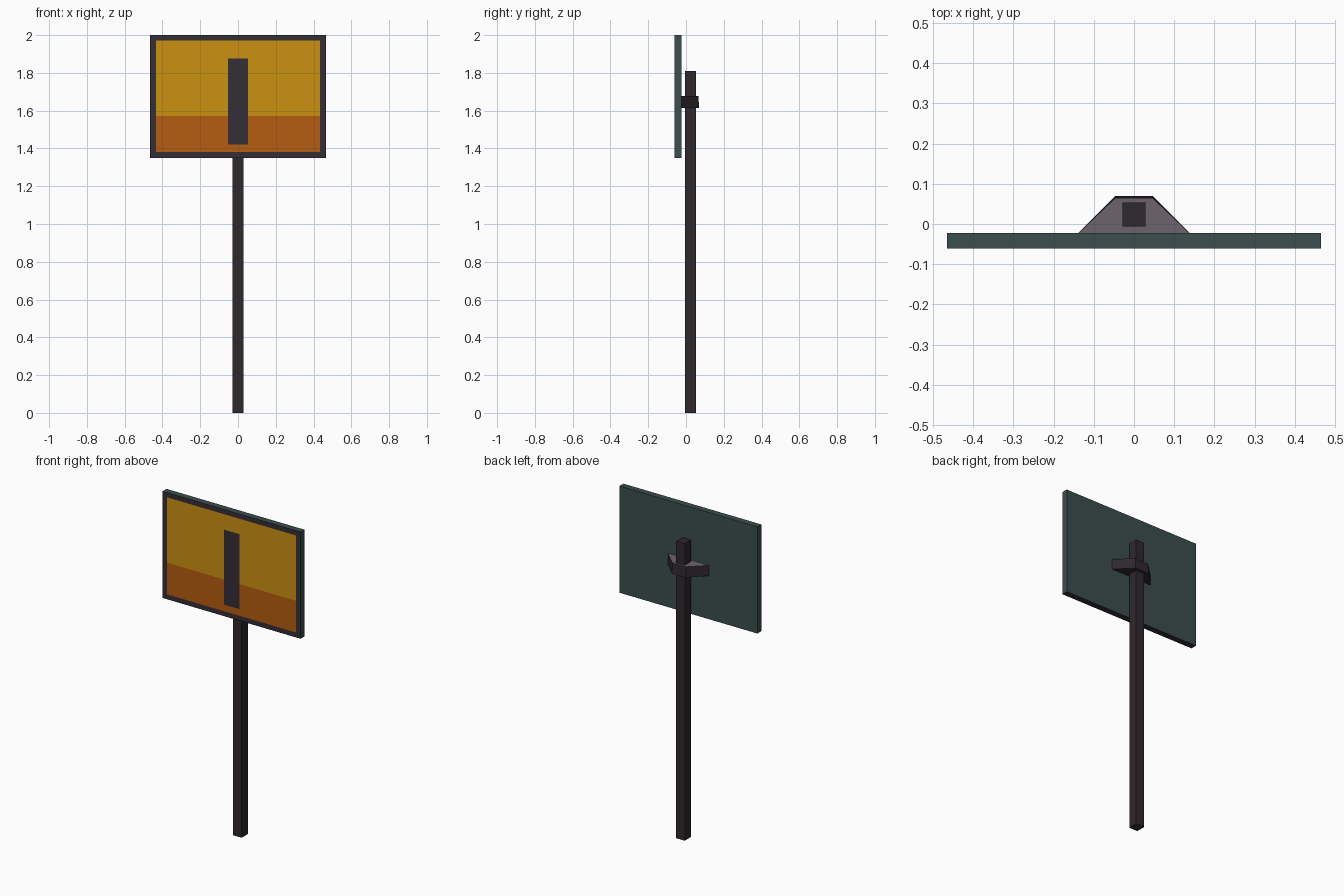
import bpy, bmesh
from mathutils import Matrix, Vector

if "Cube" in bpy.data.objects:
    bpy.data.objects.remove(bpy.data.objects["Cube"])


def material(name, rgb):
    m = bpy.data.materials.new(name)
    m.diffuse_color = (*rgb, 1)
    m.use_nodes = True
    m.node_tree.nodes["Principled BSDF"].inputs["Base Color"].default_value = m.diffuse_color
    return m


charcoal = material("charcoal", (0.036, 0.027, 0.037))
dark_pole = material("dark_pole", (0.028, 0.021, 0.026))
grey = material("warm_grey", (0.15, 0.125, 0.15))
green = material("dark_green_grey", (0.045, 0.075, 0.073))
yellow = material("amber", (0.60, 0.285, 0.005))
orange = material("burnt_orange", (0.46, 0.11, 0.005))


def finish(bm, name, mats):
    bm.normal_update()
    me = bpy.data.meshes.new(name)
    bm.to_mesh(me)
    bm.free()
    for m in mats:
        me.materials.append(m)
    ob = bpy.data.objects.new(name, me)
    bpy.context.collection.objects.link(ob)
    return ob


def box(lo, hi):
    lo, hi = Vector(lo), Vector(hi)
    bm = bmesh.new()
    mat = Matrix.Translation((lo + hi) / 2) @ Matrix.Diagonal((*(hi - lo), 1))
    bmesh.ops.create_cube(bm, size=1, matrix=mat)
    return bm


# Pole
finish(box((-0.029, -0.006, 0), (0.029, 0.053, 1.81)), "pole", [dark_pole])

# Sign panel: front cut into border, two colour fields and a central bar
bm = box((-0.465, -0.061, 1.35), (0.465, -0.023, 2.0))
bm.normal_update()
cuts = [((x, 0, 0), (1, 0, 0)) for x in (-0.435, -0.053, 0.053, 0.435)]
cuts += [((0, 0, z), (0, 0, 1)) for z in (1.38, 1.42, 1.573, 1.877, 1.971)]
for co, no in cuts:
    front = [f for f in bm.faces if f.normal.y < -0.5]
    geom = front + list({e for f in front for e in f.edges}) + list({v for f in front for v in f.verts})
    bmesh.ops.bisect_plane(bm, geom=geom, plane_co=co, plane_no=no)
    bm.normal_update()
for f in bm.faces:
    c = f.calc_center_median()
    if f.normal.y < -0.5:
        if abs(c.x) > 0.435 or not 1.38 < c.z < 1.971:
            f.material_index = 1
        elif abs(c.x) < 0.053 and 1.42 < c.z < 1.877:
            f.material_index = 1
        else:
            f.material_index = 2 if c.z > 1.573 else 3
    elif f.normal.z < -0.5:
        f.material_index = 1
finish(bm, "sign_panel", [green, charcoal, yellow, orange])

# Clamp bracket: tapered block round the pole, lighter on top
bm = bmesh.new()
rings = []
for z, back in ((1.614, 0.07), (1.678, 0.065)):
    pts = ((-0.139, -0.023), (0.139, -0.023), (0.046, back), (-0.046, back))
    rings.append([bm.verts.new((x, y, z)) for x, y in pts])
lower, upper = rings
bm.faces.new(lower[::-1])
bm.faces.new(upper).material_index = 1
for i in range(4):
    j = (i + 1) % 4
    bm.faces.new((lower[i], lower[j], upper[j], upper[i]))
finish(bm, "bracket", [dark_pole, grey])
